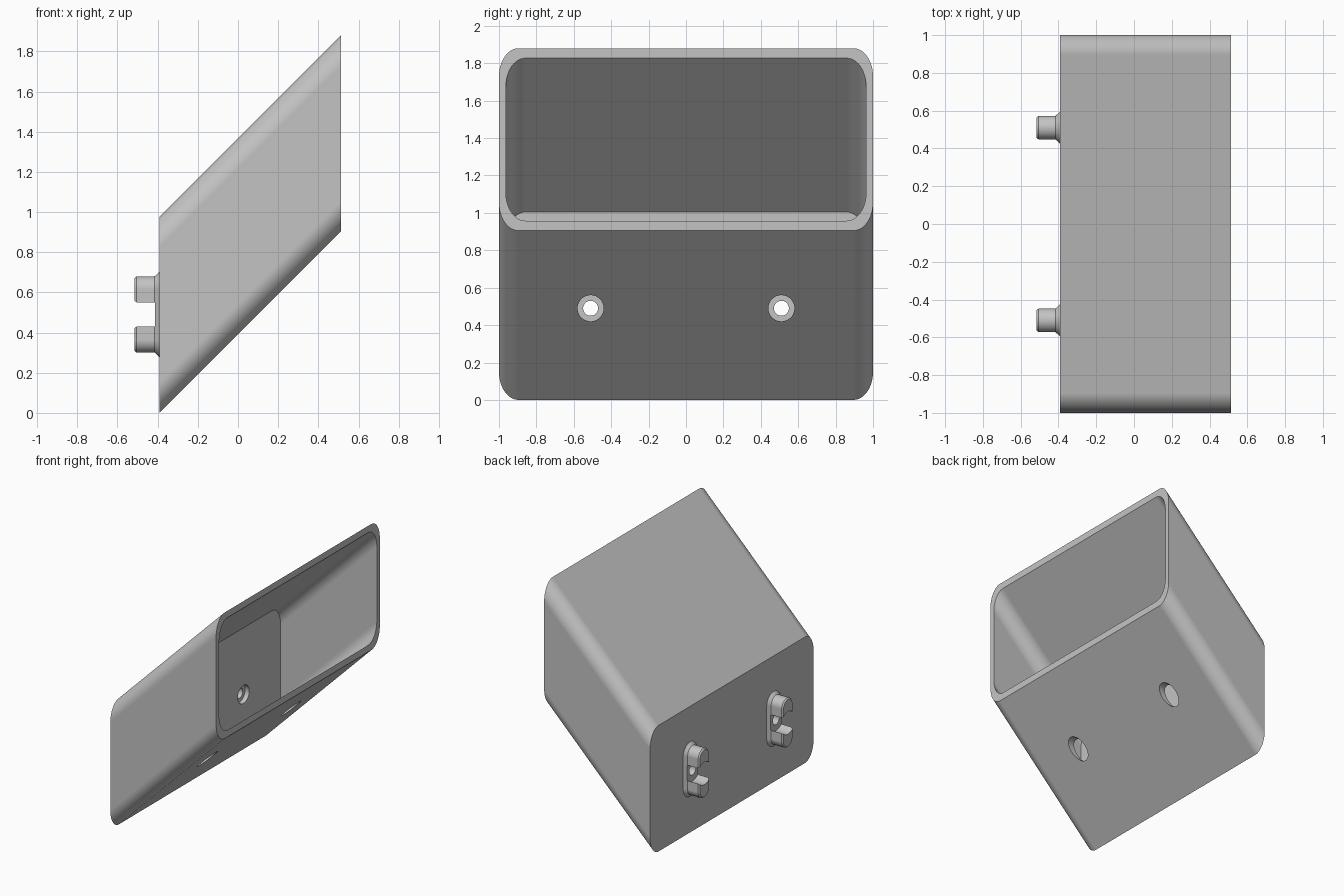
import bpy
import bmesh
from math import cos, sin, pi, radians

if "Cube" in bpy.data.objects:
    bpy.data.objects.remove(bpy.data.objects["Cube"], do_unlink=True)

BACK, FRONT = -0.392, 0.513      # bin ends along x
HEIGHT = 0.975
PEG_Y, PEG_Z = 0.51, 0.49        # mount centres

grey = bpy.data.materials.new("plain_grey")
grey.use_nodes = True
grey.diffuse_color = (0.55, 0.55, 0.55, 1)
grey.node_tree.nodes["Principled BSDF"].inputs["Base Color"].default_value = (0.55, 0.55, 0.55, 1)


def rounded(cy, cz, half_w, half_h, ry, rz, steps=12):
    """Rectangle in the yz plane with elliptical corners."""
    points = []
    for k, (sy, sz) in enumerate([(1, 1), (-1, 1), (-1, -1), (1, -1)]):
        for i in range(steps + 1):
            a = (k + i / steps) * pi / 2
            points.append((cy + sy * (half_w - ry) + ry * cos(a),
                           cz + sz * (half_h - rz) + rz * sin(a)))
    return points


def loft(name, sections):
    """Skin a list of (x, profile) sections into a closed solid."""
    bm = bmesh.new()
    rings = [[bm.verts.new((x, y, z)) for y, z in prof] for x, prof in sections]
    n = len(rings[0])
    for a, b in zip(rings, rings[1:]):
        for i in range(n):
            j = (i + 1) % n
            bm.faces.new((a[i], a[j], b[j], b[i]))
    bm.faces.new(rings[0])
    bm.faces.new(rings[-1])
    bmesh.ops.remove_doubles(bm, verts=bm.verts, dist=1e-5)
    bmesh.ops.recalc_face_normals(bm, faces=bm.faces)
    mesh = bpy.data.meshes.new(name)
    bm.to_mesh(mesh)
    bm.free()
    mesh.materials.append(grey)
    obj = bpy.data.objects.new(name, mesh)
    bpy.context.collection.objects.link(obj)
    return obj


def slanted(name, x0, x1, inset):
    """Rounded tube section that climbs at 45 degrees."""
    def section(x):
        return rounded(0, HEIGHT / 2 + x - BACK, 1 - inset,
                       HEIGHT / 2 - inset * 1.42, 0.105, 0.15)
    return loft(name, [(x0, section(x0)), (x1, section(x1))])


def rod(name, x0, x1, y, r):
    prof = [(y + r * cos(i * pi / 24), PEG_Z + r * sin(i * pi / 24)) for i in range(48)]
    return loft(name, [(x0, prof), (x1, prof)])


def activate(obj):
    bpy.ops.object.select_all(action='DESELECT')
    obj.select_set(True)
    bpy.context.view_layer.objects.active = obj


def cut(obj, cutter):
    cutter.hide_render = True
    mod = obj.modifiers.new("cut", 'BOOLEAN')
    mod.operation = 'DIFFERENCE'
    mod.solver = 'EXACT'
    mod.object = cutter
    activate(obj)
    bpy.ops.object.modifier_apply(modifier=mod.name)
    bpy.data.objects.remove(cutter, do_unlink=True)


def finish(obj):
    activate(obj)
    bpy.ops.object.shade_smooth_by_angle(angle=radians(28))
    mod = obj.modifiers.new("even_shading", 'WEIGHTED_NORMAL')
    mod.keep_sharp = True


# Slanted bin with a thick back wall
slanted_bin = slanted("slanted_bin", BACK, FRONT, 0)
cut(slanted_bin, slanted("cavity", -0.31, FRONT + 0.2, 0.037))

for side, label in [(1, "left"), (-1, "right")]:
    y = side * PEG_Y
    # Screw hole, and the driver access that also pierces the floor
    cut(slanted_bin, rod("screw_hole", -0.6, -0.2, y, 0.04))
    cut(slanted_bin, rod("driver_access", -0.345, 0.5, y, 0.07))

    # Pill-shaped mount: flared foot, straight sides, eased end
    def pill(r):
        return rounded(y, PEG_Z, r, 0.127 + r, r, r)

    mount = loft(label + "_mount", [(BACK, pill(0.084)), (-0.415, pill(0.063)),
                                    (-0.505, pill(0.063)), (-0.515, pill(0.054))])
    cut(mount, rod("head_recess", -0.6, -0.413, y, 0.087))
    cut(mount, rod("screw_hole", -0.6, -0.2, y, 0.04))
    finish(mount)

finish(slanted_bin)
